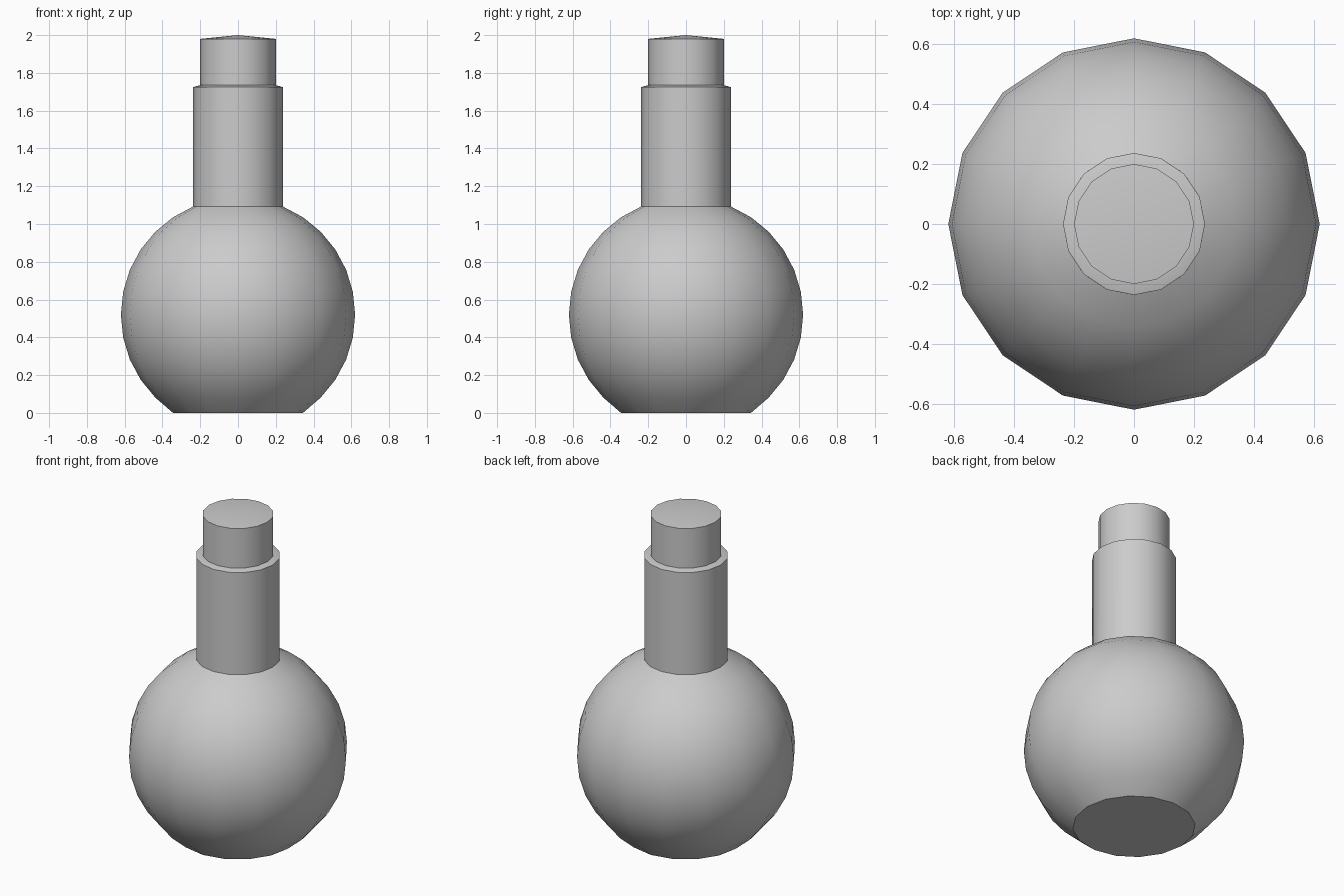
import bpy, bmesh, math

if "Cube" in bpy.data.objects:
    bpy.data.objects.remove(bpy.data.objects["Cube"])

SIDES = 16
grey = bpy.data.materials.new("plain_grey")
grey.diffuse_color = (0.6, 0.6, 0.6, 1)
grey.use_nodes = True
grey.node_tree.nodes["Principled BSDF"].inputs["Base Color"].default_value = grey.diffuse_color


def lathe(name, profile):
    """Revolve (radius, z) points around z; zero radius closes to a point."""
    bm = bmesh.new()
    rings = []
    for r, z in profile:
        if r == 0:
            rings.append([bm.verts.new((0, 0, z))] * SIDES)
        else:
            rings.append([bm.verts.new((r * math.cos(2 * math.pi * i / SIDES),
                                        r * math.sin(2 * math.pi * i / SIDES), z))
                          for i in range(SIDES)])
    for a, b in zip(rings, rings[1:]):
        for i in range(SIDES):
            j = (i + 1) % SIDES
            bm.faces.new(list(dict.fromkeys((a[i], a[j], b[j], b[i]))))
    bmesh.ops.recalc_face_normals(bm, faces=bm.faces)
    mesh = bpy.data.meshes.new(name)
    bm.to_mesh(mesh)
    bm.free()
    mesh.materials.append(grey)
    obj = bpy.data.objects.new(name, mesh)
    bpy.context.collection.objects.link(obj)
    bpy.ops.object.select_all(action='DESELECT')
    obj.select_set(True)
    bpy.context.view_layer.objects.active = obj
    bpy.ops.object.shade_smooth_by_angle(angle=math.radians(35))


# Round flask body with a flat base, running up into the straight neck
R, CZ = 0.62, 0.52
body = [(0, 0), (0.344, 0)]
for k in range(-4, 7):
    a = math.radians(11.25 * k)
    body.append((R * math.cos(a), CZ + R * math.sin(a)))
body += [(0.237, 1.725), (0.2, 1.735), (0, 1.735)]
lathe("flask_body", body)

# Cork with a slightly domed top
lathe("cork", [(0, 1.6), (0.2, 1.6), (0.2, 1.98), (0, 2.0)])
